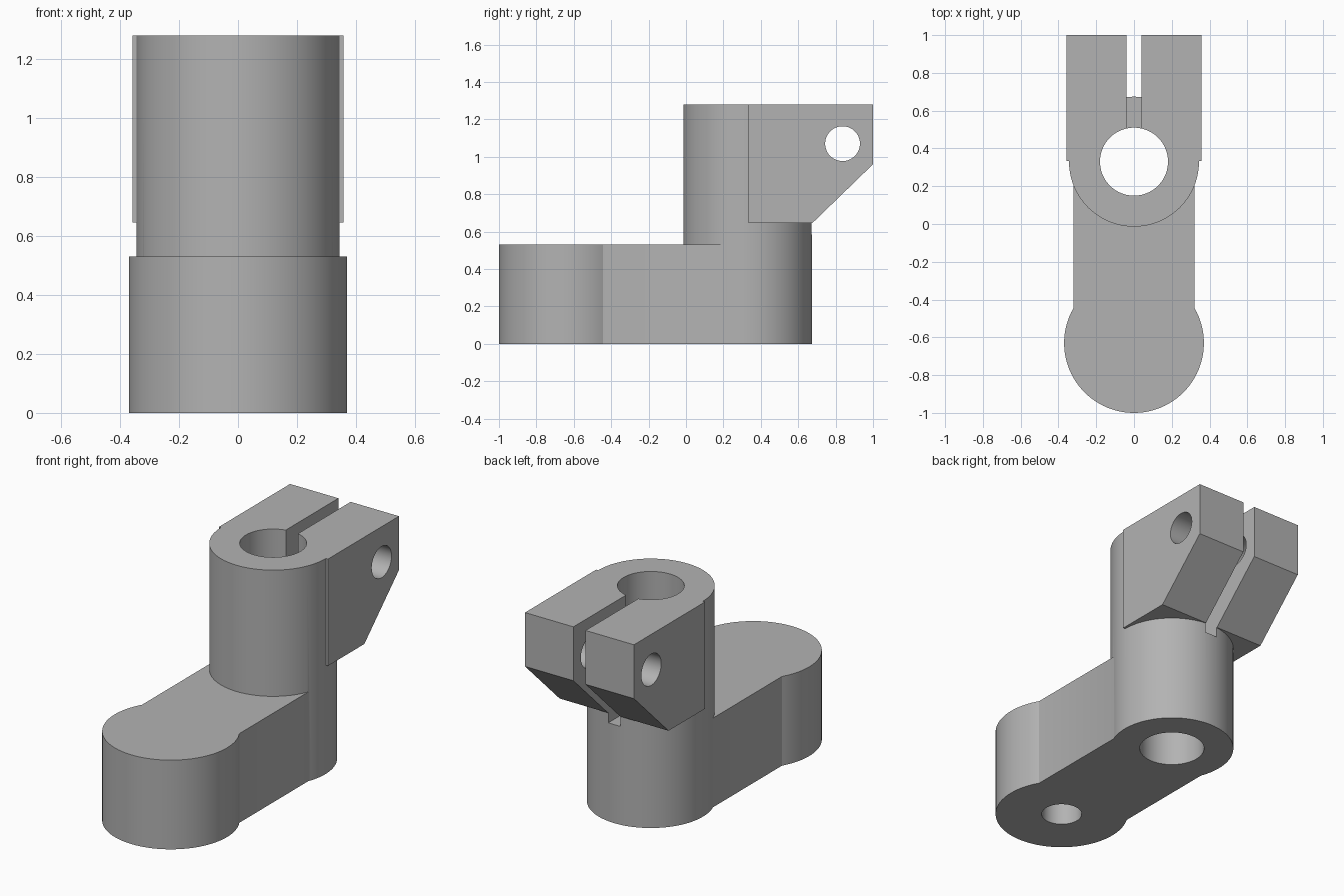
import bpy
import bmesh
from mathutils import Matrix, Vector

cube = bpy.data.objects.get("Cube")
if cube:
    bpy.data.objects.remove(cube, do_unlink=True)

# Main dimensions
BOSS_Y, BOSS_R, BORE_R = 0.33, 0.344, 0.18
LUG_Y, LUG_R, ARM_H, TOP = -0.63, 0.37, 0.53, 1.28

steel = bpy.data.materials.new("plain grey")
steel.use_nodes = True
grey = (0.45, 0.45, 0.45, 1)
steel.diffuse_color = grey
steel.node_tree.nodes["Principled BSDF"].inputs["Base Color"].default_value = grey


def make_object(name, bm):
    bmesh.ops.recalc_face_normals(bm, faces=bm.faces)
    mesh = bpy.data.meshes.new(name)
    bm.to_mesh(mesh)
    bm.free()
    mesh.materials.append(steel)
    obj = bpy.data.objects.new(name, mesh)
    bpy.context.collection.objects.link(obj)
    return obj


def cylinder(name, center, radius, depth, axis="Z"):
    bm = bmesh.new()
    turn = Matrix.Rotation(1.5707963, 4, "Y") if axis == "X" else Matrix()
    bmesh.ops.create_cone(bm, cap_ends=True, segments=96, radius1=radius, radius2=radius,
                          depth=depth, matrix=Matrix.Translation(center) @ turn)
    return make_object(name, bm)


def side_profile(name, outline, half_width):
    """Extrude a (y, z) outline symmetrically along x."""
    bm = bmesh.new()
    face = bm.faces.new([bm.verts.new((-half_width, y, z)) for y, z in outline])
    grown = bmesh.ops.extrude_face_region(bm, geom=[face])["geom"]
    moved = [v for v in grown if isinstance(v, bmesh.types.BMVert)]
    bmesh.ops.translate(bm, verts=moved, vec=Vector((2 * half_width, 0, 0)))
    return make_object(name, bm)


def box(name, y0, y1, z0, z1, half_width):
    return side_profile(name, [(y0, z0), (y1, z0), (y1, z1), (y0, z1)], half_width)


def combine(target, tool, operation):
    mod = target.modifiers.new(tool.name, "BOOLEAN")
    mod.operation, mod.solver, mod.object = operation, "EXACT", tool
    tool.hide_render = True
    bpy.context.view_layer.objects.active = target
    bpy.ops.object.modifier_apply(modifier=mod.name)
    bpy.data.objects.remove(tool, do_unlink=True)


# Solid parts: upright boss, arm, rounded front lug and split clamp ears
body = cylinder("clamp_bracket", (0, BOSS_Y, TOP / 2), BOSS_R, TOP)
combine(body, box("arm", LUG_Y, BOSS_Y, 0, ARM_H, 0.32), "UNION")
combine(body, cylinder("front_lug", (0, LUG_Y, ARM_H / 2), LUG_R, ARM_H), "UNION")
ears = [(0.333, 0.645), (0.675, 0.645), (1, 0.96), (1, TOP), (0.333, TOP)]
combine(body, side_profile("clamp_ears", ears, 0.358), "UNION")

# Cuts: main bore, clamp slot, cross bolt hole and blind hole under the lug
combine(body, cylinder("bore", (0, BOSS_Y, TOP / 2), BORE_R, 2), "DIFFERENCE")
combine(body, box("slot", BOSS_Y, 1.2, 0.585, 1.5, 0.04), "DIFFERENCE")
combine(body, cylinder("bolt_hole", (0, 0.837, 1.07), 0.093, 1, "X"), "DIFFERENCE")
combine(body, cylinder("blind_hole", (0, LUG_Y, 0.15), 0.112, 0.5), "DIFFERENCE")

# Smooth round walls with crisp edges
bpy.ops.object.select_all(action="DESELECT")
body.select_set(True)
bpy.context.view_layer.objects.active = body
bpy.ops.object.shade_smooth_by_angle(angle=0.4)
